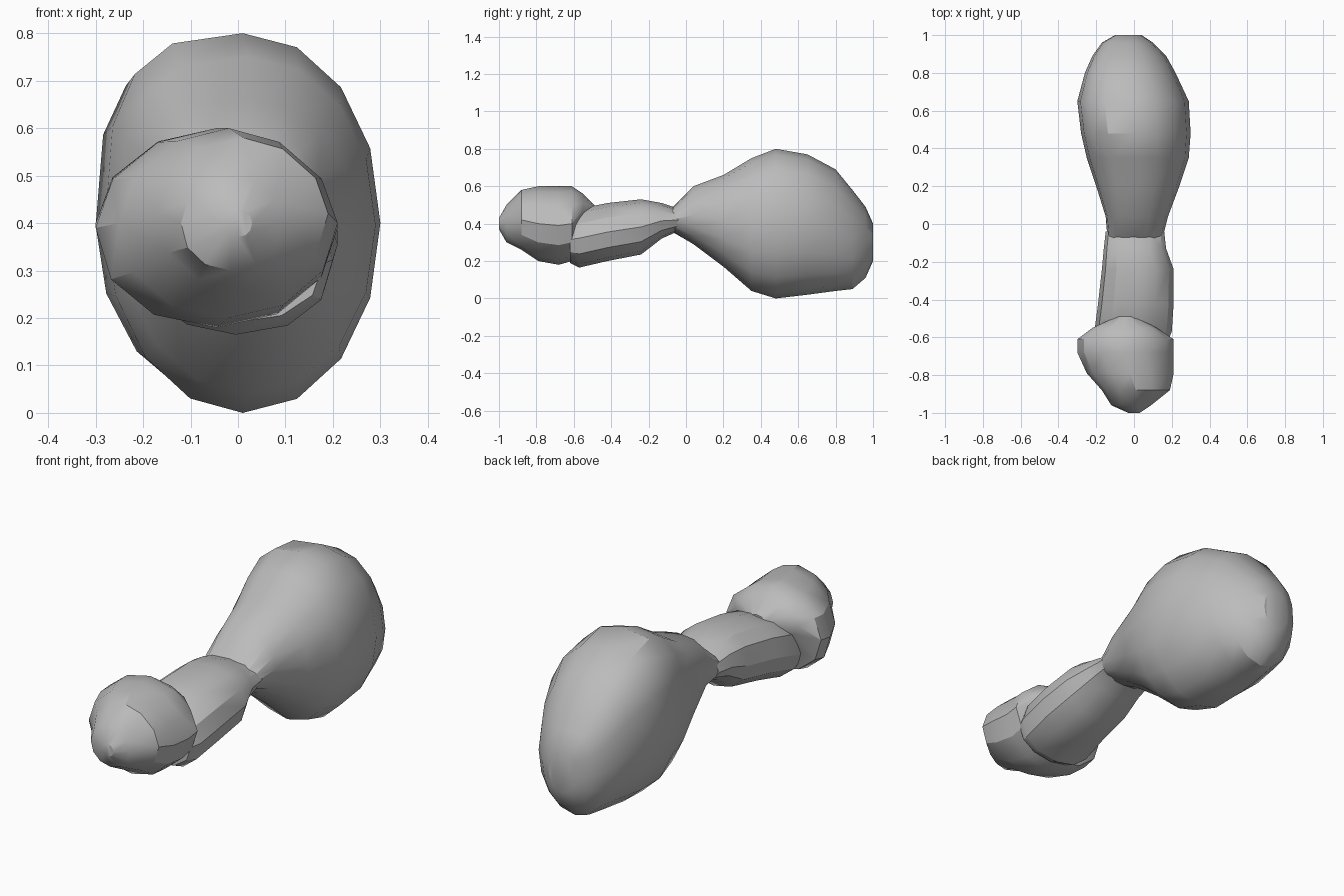
import bpy
import bmesh
from math import cos, sin, pi, radians, copysign

default_cube = bpy.data.objects.get("Cube")
if default_cube:
    bpy.data.objects.remove(default_cube, do_unlink=True)

# One plain grey for the whole body
GREY = (0.5, 0.5, 0.5, 1.0)
grey = bpy.data.materials.new("plain grey")
grey.use_nodes = True
grey.diffuse_color = GREY
grey.node_tree.nodes["Principled BSDF"].inputs["Base Color"].default_value = GREY


def finish(name, mesh_builder):
    """Turn a bmesh into a grey object, smooth except at its sharper creases."""
    bmesh.ops.recalc_face_normals(mesh_builder, faces=mesh_builder.faces)
    mesh = bpy.data.meshes.new(name)
    mesh_builder.to_mesh(mesh)
    mesh_builder.free()
    mesh.materials.append(grey)
    part = bpy.data.objects.new(name, mesh)
    bpy.context.collection.objects.link(part)
    bpy.ops.object.select_all(action="DESELECT")
    part.select_set(True)
    bpy.context.view_layer.objects.active = part
    bpy.ops.object.shade_smooth_by_angle(angle=radians(30))


def power(value, exponent):
    return copysign(abs(value) ** exponent, value)


def loft(name, stations, sides, corners):
    """Skin oval sections given as (y, x low, x high, z low, z high).

    The corners are exponents for the upper +x, upper -x, lower -x and
    lower +x quarters: below one is squarer, above one is bevelled.
    """
    bm = bmesh.new()
    rings = []
    for y, x_low, x_high, z_low, z_high in stations:
        ring = []
        for step in range(sides):
            c, s = cos(2 * pi * step / sides), sin(2 * pi * step / sides)
            bend = corners[4 * step // sides]
            x = (x_low + x_high) / 2 + power(c, bend) * (x_high - x_low) / 2
            z = (z_low + z_high) / 2 + power(s, bend) * (z_high - z_low) / 2
            ring.append(bm.verts.new((x, y, z)))
        rings.append(ring)
    for near, far in zip(rings, rings[1:]):
        for i in range(sides):
            j = (i + 1) % sides
            bm.faces.new((near[i], near[j], far[j], far[i]))
    bm.faces.new(rings[0])
    bm.faces.new(rings[-1])
    bmesh.ops.triangulate(bm, faces=bm.faces)
    finish(name, bm)


# Large bulb at the back
loft("rear_bulb", [
    (-.08, -.14, .15, .36, .48),
    (.04, -.15, .18, .29, .6),
    (.2, -.2, .24, .17, .66),
    (.35, -.25, .29, .04, .75),
    (.48, -.28, .3, 0, .8),
    (.65, -.3, .29, .02, .77),
    (.8, -.26, .22, .04, .69),
    (.89, -.22, .17, .05, .58),
    (.96, -.17, .1, .11, .49),
    (1, -.1, .04, .2, .4),
], sides=16, corners=(.97, .7, 1, .97))

# Narrow middle, pinched where it meets the bulb
loft("middle_body", [
    (-.62, -.2, .18, .19, .44),
    (-.57, -.21, .2, .165, .48),
    (-.42, -.19, .21, .2, .51),
    (-.24, -.17, .21, .235, .53),
    (-.13, -.16, .17, .32, .51),
    (-.04, -.15, .16, .36, .48),
], sides=12, corners=(1, .75, 1, .9))

# Blunt head, bulging to a cheek on the -x side and overhanging the middle
loft("head", [
    (-1, -.03, .03, .37, .43),
    (-.96, -.12, .09, .3, .5),
    (-.88, -.17, .19, .26, .58),
    (-.79, -.25, .21, .2, .6),
    (-.68, -.3, .21, .18, .6),
    (-.61, -.3, .21, .2, .6),
    (-.55, -.22, .12, .38, .56),
    (-.49, -.09, .01, .43, .5),
], sides=12, corners=(1.1, 1.05, .95, 1))
